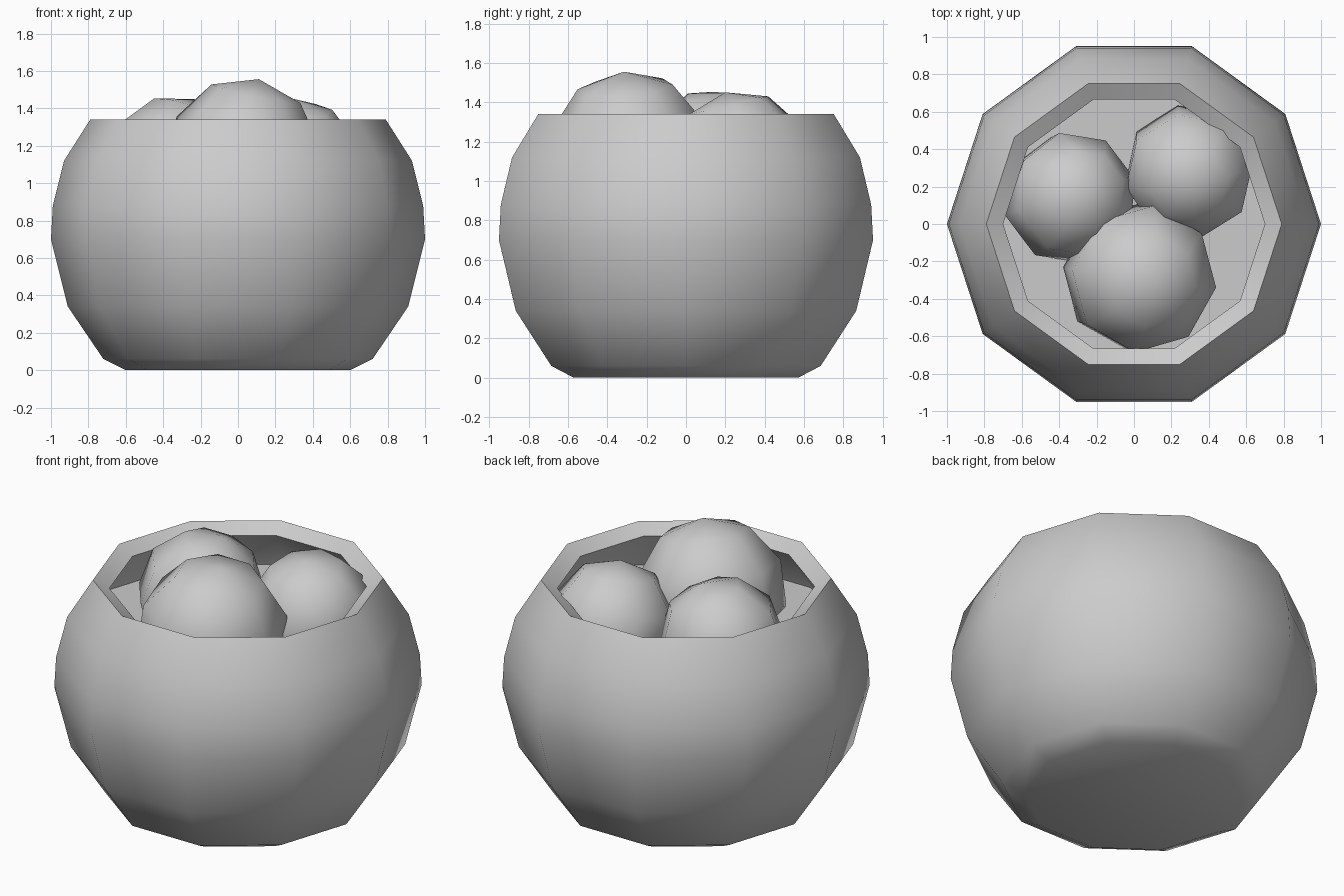
import bpy, bmesh, math
from mathutils import Vector, Matrix

if "Cube" in bpy.data.objects:
    bpy.data.objects.remove(bpy.data.objects["Cube"])

SIDES = 10


def finish(bm, name, angle=None):
    bmesh.ops.recalc_face_normals(bm, faces=bm.faces)
    mesh = bpy.data.meshes.new(name)
    bm.to_mesh(mesh)
    bm.free()
    obj = bpy.data.objects.new(name, mesh)
    bpy.context.collection.objects.link(obj)
    bpy.ops.object.select_all(action='DESELECT')
    obj.select_set(True)
    bpy.context.view_layer.objects.active = obj
    if angle:
        bpy.ops.object.shade_smooth_by_angle(angle=math.radians(angle))
    else:
        bpy.ops.object.shade_smooth()
    return obj


def lathe(name, profile, angle):
    """Spin a (radius, height) profile into a ten-sided closed shell."""
    bm = bmesh.new()
    rings = []
    for r, z in profile:
        rings.append([bm.verts.new((r * math.cos(i * math.tau / SIDES),
                                    r * math.sin(i * math.tau / SIDES), z))
                      for i in range(SIDES)])
    for a, b in zip(rings, rings[1:]):
        for i in range(SIDES):
            j = (i + 1) % SIDES
            bm.faces.new((a[i], a[j], b[j], b[i]))
    bm.faces.new(rings[0])
    bm.faces.new(rings[-1])
    return finish(bm, name, angle)


def ball(name, centre, radius, pole, spin):
    """Coarse sphere with its pole tilted towards a direction."""
    bm = bmesh.new()
    tilt = Vector((0, 0, 1)).rotation_difference(Vector(pole)).to_matrix().to_4x4()
    bmesh.ops.create_uvsphere(
        bm, u_segments=8, v_segments=5, radius=radius,
        matrix=Matrix.Translation(centre) @ tilt @ Matrix.Rotation(math.radians(spin), 4, 'Z'))
    return finish(bm, name)


# Round bowl: outside up to the rim, sloped lip, then the inside wall
outer = [(0.60, 0), (0.72, 0.06), (0.91, 0.34), (1.0, 0.70),
         (0.99, 0.88), (0.93, 1.12), (0.79, 1.34)]
inner = [(0.70, 1.29), (0.84, 1.08), (0.90, 0.87), (0.905, 0.71),
         (0.82, 0.39), (0.64, 0.13)]
lathe("bowl", outer + inner, 40)

# Flat filling surface inside the bowl
lathe("filling", [(0.87, 1.03), (0.86, 1.05)], 30)

# Three balls resting in the filling
ball("front_ball", (0.03, -0.285, 1.15), 0.415, (0.08, -0.03, 0.4), 38)
ball("left_ball", (-0.34, 0.14, 1.11), 0.36, (0.11, 0.06, 0.35), 15)
ball("right_ball", (0.295, 0.28, 1.10), 0.36, (0.0, -0.08, 0.35), 10)
